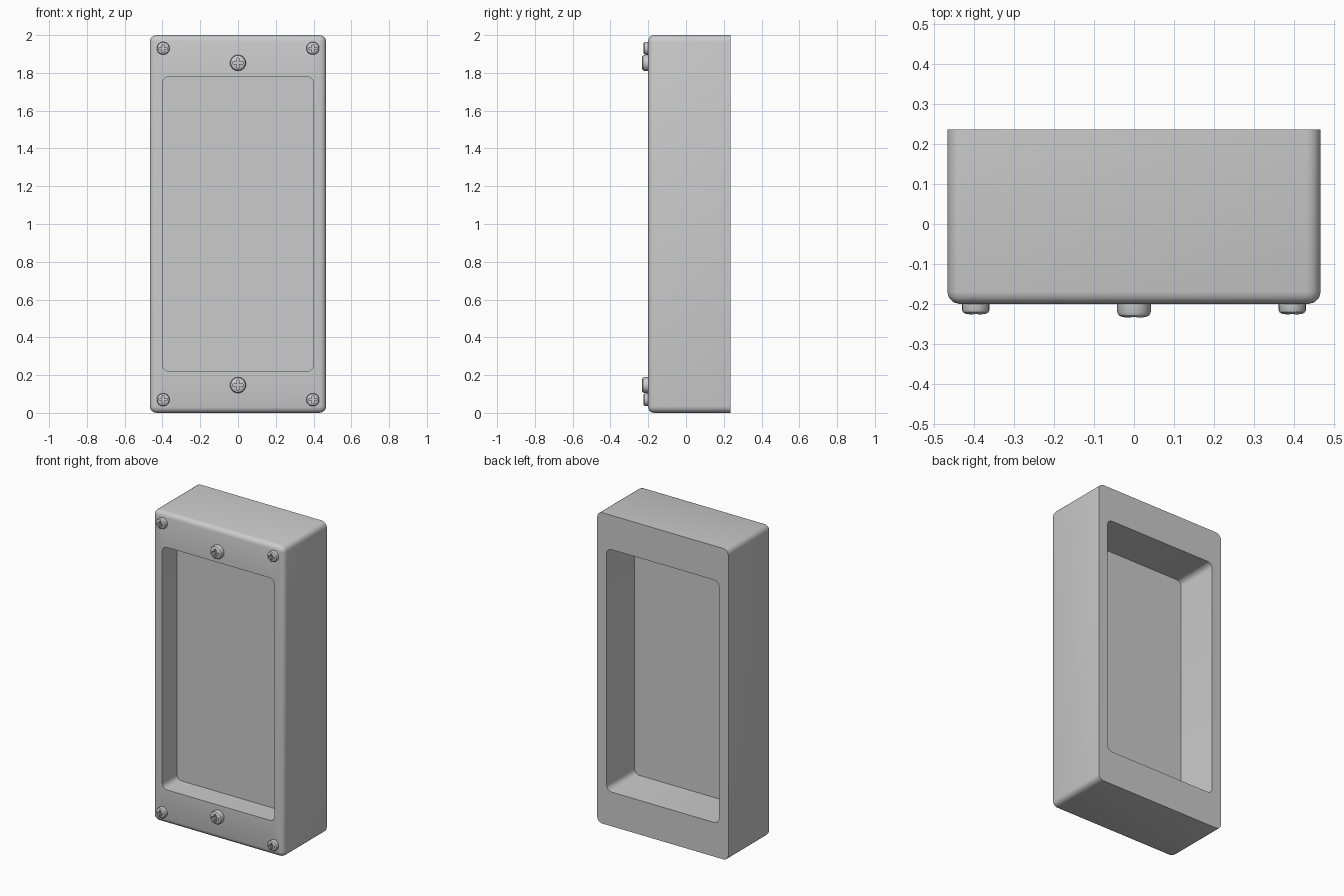
import bpy, bmesh, math

if "Cube" in bpy.data.objects:
    bpy.data.objects.remove(bpy.data.objects["Cube"])

FRONT, BACK, MID_Z = -0.2, 0.236, 1.0


def make_object(name, bm):
    bmesh.ops.recalc_face_normals(bm, faces=bm.faces)
    mesh = bpy.data.meshes.new(name)
    bm.to_mesh(mesh)
    bm.free()
    ob = bpy.data.objects.new(name, mesh)
    bpy.context.collection.objects.link(ob)
    return ob


def smooth(ob, angle=30):
    bpy.ops.object.select_all(action='DESELECT')
    ob.select_set(True)
    bpy.context.view_layer.objects.active = ob
    bpy.ops.object.shade_smooth_by_angle(angle=math.radians(angle))


def rounded_ring(bm, y, hx, hz, r, seg=4):
    """Rounded rectangle of vertices in the xz plane."""
    ring = []
    for k, (sx, sz) in enumerate([(1, 1), (-1, 1), (-1, -1), (1, -1)]):
        for i in range(seg + 1):
            a = math.pi / 2 * (k + i / seg)
            ring.append(bm.verts.new((sx * (hx - r) + r * math.cos(a), y,
                                      MID_Z + sz * (hz - r) + r * math.sin(a))))
    return ring


def bridge(bm, a, b):
    n = len(a)
    for i in range(n):
        bm.faces.new((a[i], a[(i + 1) % n], b[(i + 1) % n], b[i]))


# Housing: outer wall, rounded front edge, opening right through
HX, HZ, CORNER, BEVEL, STEPS = 0.467, 1.0, 0.036, 0.03, 3
bm = bmesh.new()
rings = [rounded_ring(bm, BACK, HX, HZ, CORNER)]
for i in range(STEPS + 1):
    a = math.pi / 2 * i / STEPS
    inset = BEVEL * (1 - math.cos(a))
    y = FRONT + BEVEL * (1 - math.sin(a))
    rings.append(rounded_ring(bm, y, HX - inset, HZ - inset, CORNER - inset))
for y in (FRONT, BACK):
    rings.append(rounded_ring(bm, y, 0.4, 0.78, 0.035))
for i, ring in enumerate(rings):
    bridge(bm, ring, rings[(i + 1) % len(rings)])
smooth(make_object("housing", bm), 35)

# Thin panel dividing the opening into a front and a back recess
bm = bmesh.new()
front = rounded_ring(bm, -0.05, 0.4, 0.78, 0.035)
back = rounded_ring(bm, -0.046, 0.4, 0.78, 0.035)
bridge(bm, front, back)
bm.faces.new(front)
bm.faces.new(back)
make_object("divider_panel", bm)


def screw(name, x, z, r, height, sides=24):
    """Domed round head with a cross recess, facing -y."""
    bm = bmesh.new()
    profile = [(1, -0.15), (1, 0.6), (0.93, 0.8), (0.78, 0.93), (0.5, 1)]
    rings = [[bm.verts.new((x + r * f * math.cos(math.tau * i / sides), FRONT - height * h,
                            z + r * f * math.sin(math.tau * i / sides)))
              for i in range(sides)] for f, h in profile]
    for a, b in zip(rings, rings[1:]):
        bridge(bm, a, b)
    bm.faces.new(rings[0])
    bm.faces.new(rings[-1])
    head = make_object(name, bm)

    # Cross-shaped cutter
    w, l = 0.15 * r, 0.62 * r
    arm = [(l, -w), (l, w), (w, w)]
    bm = bmesh.new()
    loops = []
    for y in (FRONT - height * 1.3, FRONT - height * 0.45):
        loop = []
        for k in range(4):
            c, s = [(1, 0), (0, 1), (-1, 0), (0, -1)][k]
            loop += [bm.verts.new((x + c * u - s * v, y, z + s * u + c * v)) for u, v in arm]
        loops.append(loop)
        bm.faces.new(loop)
    bridge(bm, *loops)
    cutter = make_object("cross_cutter", bm)
    cutter.hide_render = True

    mod = head.modifiers.new("cross_recess", 'BOOLEAN')
    mod.operation, mod.solver, mod.object = 'DIFFERENCE', 'EXACT', cutter
    bpy.context.view_layer.objects.active = head
    bpy.ops.object.modifier_apply(modifier=mod.name)
    bpy.data.objects.remove(cutter)
    smooth(head)


# Screws: one large at the centre and two small at the corners, top and bottom
for label, s in (("top", 1), ("bottom", -1)):
    screw(f"large_screw_{label}", 0, MID_Z + s * 0.853, 0.042, 0.034)
    for side, sx in (("left", -1), ("right", 1)):
        screw(f"small_screw_{label}_{side}", sx * 0.396, MID_Z + s * 0.93, 0.034, 0.026)
